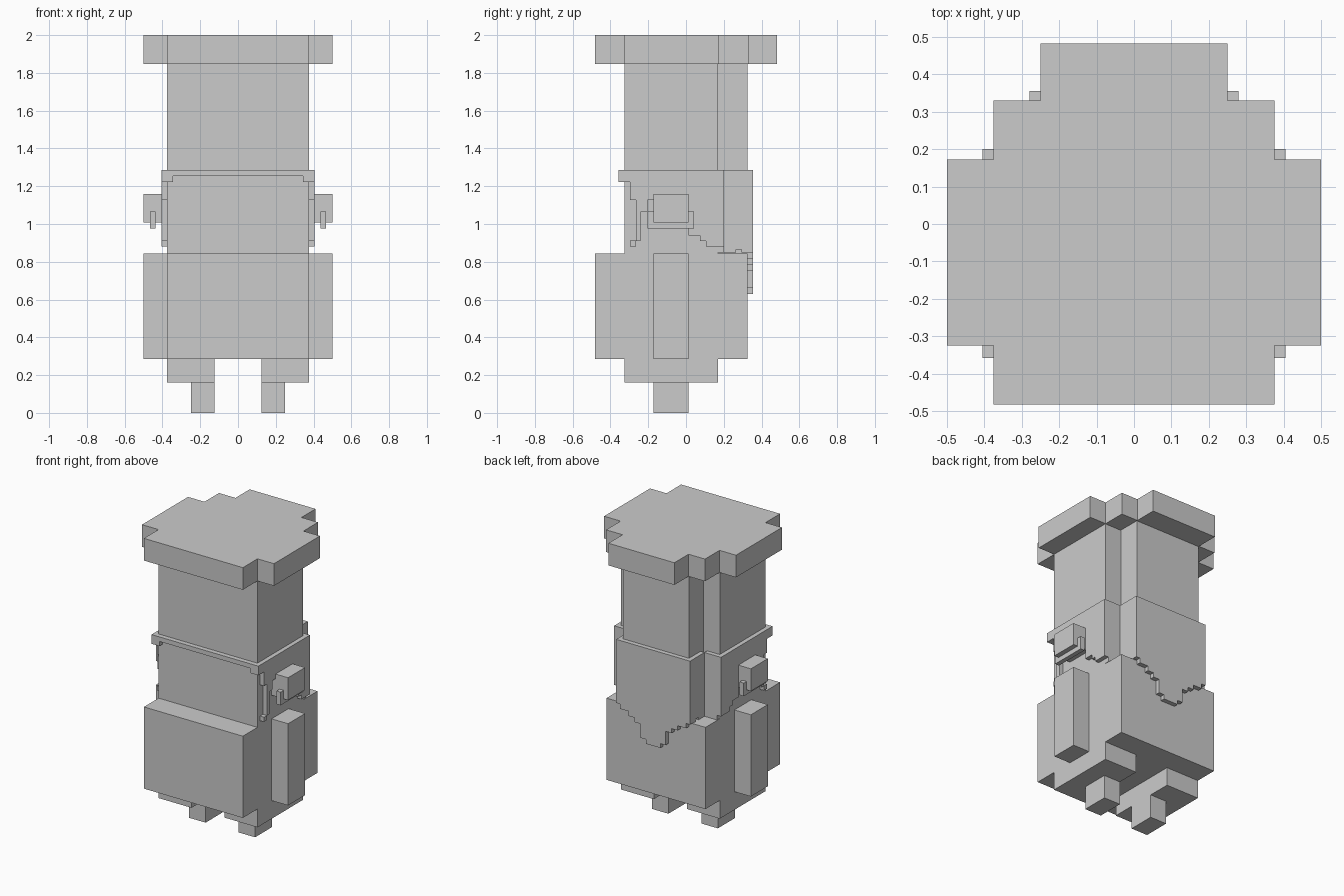
import bpy
from mathutils import Vector


def prism(name, pts, place, direction):
    """Extrude a 2D outline; place maps (u, v) to 3D, direction is the extrusion."""
    base = [Vector(place(u, v)) for u, v in pts]
    n = len(base)
    verts = base + [p + Vector(direction) for p in base]
    faces = [list(range(n))[::-1], list(range(n, 2 * n))]
    faces += [[i, (i + 1) % n, (i + 1) % n + n, i + n] for i in range(n)]
    normal = sum((base[i].cross(base[(i + 1) % n]) for i in range(n)), Vector())
    if normal.dot(Vector(direction)) < 0:
        faces = [f[::-1] for f in faces]
    mesh = bpy.data.meshes.new(name)
    mesh.from_pydata(verts, [], faces)
    ob = bpy.data.objects.new(name, mesh)
    bpy.context.collection.objects.link(ob)
    return ob


def plan(name, half, z0, z1):
    """Vertical prism from the right half of a plan outline, mirrored in x."""
    pts = half + [(-x, y) for x, y in reversed(half)]
    return prism(name, pts, lambda x, y: (x, y, z0), (0, 0, z1 - z0))


def box(name, x0, x1, y0, y1, z0, z1):
    pts = [(x0, y0), (x1, y0), (x1, y1), (x0, y1)]
    return prism(name, pts, lambda x, y: (x, y, z0), (0, 0, z1 - z0))


def mirrored(ob):
    ob.modifiers.new("mirror", 'MIRROR')
    return ob


# Main masses
plan("cap", [(.375, -.483), (.375, -.325), (.5, -.325), (.5, .173), (.375, .173),
             (.375, .33), (.25, .33), (.25, .483)], 1.848, 2)
plan("torso", [(.375, -.325), (.375, .17), (.25, .17), (.25, .325)], .845, 1.848)
box("lower_body", -.375, .375, -.483, .325, .285, .845)

# Paired side blocks, hips and feet
mirrored(box("side_fin", .375, .5, -.172, .012, .285, .845))
mirrored(box("hip", .125, .375, -.325, .17, .16, .285))
mirrored(box("foot", .125, .25, -.172, .012, 0, .16))
mirrored(box("arm", .375, .5, -.172, .012, 1.007, 1.16))

# Strap hooked under each arm
strap = [(-.205, .975), (.042, .975), (.042, 1.065), (.012, 1.065), (.012, 1.007),
         (-.172, 1.007), (-.172, 1.065), (-.205, 1.065)]
mirrored(prism("arm_strap", strap, lambda y, z: (.436, y, z), (.031, 0, 0)))

# Thin wrap: side panels with ragged lower edge
side = [(-.358, 1.285), (-.358, 1.222), (-.297, 1.222), (-.297, 1.126), (-.266, 1.126),
        (-.266, .912), (-.297, .912), (-.297, .88), (-.266, .88), (-.266, .912),
        (-.238, .912), (-.238, 1.066), (-.205, 1.066), (-.205, 1.128), (-.17, 1.128),
        (-.17, 1.06), (-.08, 1.06), (-.08, 1.01), (.012, 1.01), (.012, .94),
        (.075, .94), (.075, .91), (.107, .91), (.107, .88), (.2, .88), (.2, 1.285)]
side[6:9] = [(-.297, .912), (-.297, .88), (-.265, .88)]
side[9] = (-.265, .911)
mirrored(prism("wrap_side", side, lambda y, z: (.375, y, z), (.03, 0, 0)))

# Wrap front trim with short corner drops
front = [(-.405, 1.285), (-.405, 1.222), (-.345, 1.222), (-.345, 1.254),
         (.345, 1.254), (.345, 1.222), (.405, 1.222), (.405, 1.285)]
prism("wrap_front", front, lambda x, z: (x, -.358, z), (0, .033, 0))

# Wrap in the rear notches
mirrored(box("wrap_notch", .28, .375, .17, .2, .848, 1.285))
inner = [(.2, .848), (.265, .848), (.265, .865), (.295, .865), (.295, .848),
         (.325, .848), (.325, 1.285), (.2, 1.285)]
mirrored(prism("wrap_notch_side", inner, lambda y, z: (.25, y, z), (.03, 0, 0)))

# Wrap back panel with stepped point
half = [(.28, 1.285), (.28, .85), (.25, .85), (.25, .817), (.185, .817), (.185, .785),
        (.14, .785), (.14, .755), (.095, .755), (.095, .66), (.055, .66), (.055, .63)]
prism("wrap_back", half + [(-x, z) for x, z in reversed(half)],
      lambda x, z: (x, .325, z), (0, .031, 0))
